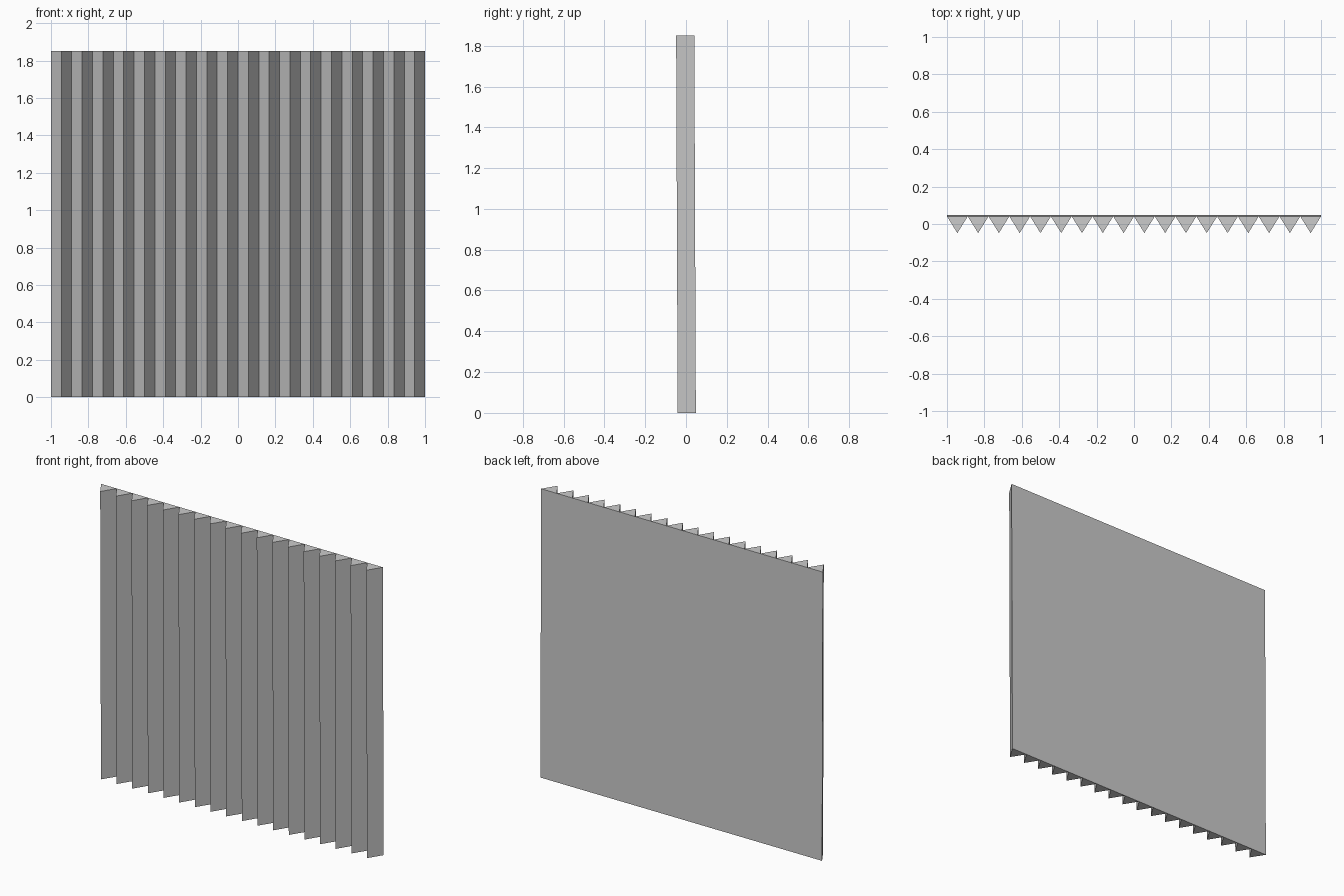
import bpy, bmesh

if "Cube" in bpy.data.objects:
    bpy.data.objects.remove(bpy.data.objects["Cube"])

COUNT = 18            # vertical ridges
WIDTH = 2.0
HEIGHT = 1.85
DEPTH = 0.089
LEAN = 0.0075         # the panel leans slightly towards the front
step = WIDTH / COUNT
back = (DEPTH + LEAN) / 2


def add_ridge(bm, x):
    """One triangular prism: flat back, pointed front, closed ends."""
    profile = [(x, back), (x + step / 2, back - DEPTH), (x + step, back)]
    base = bm.faces.new([bm.verts.new((px, py, 0)) for px, py in profile])
    ext = bmesh.ops.extrude_face_region(bm, geom=[base], use_keep_orig=True)
    top = [g for g in ext["geom"] if isinstance(g, bmesh.types.BMVert)]
    bmesh.ops.translate(bm, verts=top, vec=(0, -LEAN, HEIGHT))


# Ridged panel
bm = bmesh.new()
for i in range(COUNT):
    add_ridge(bm, -WIDTH / 2 + i * step)
bmesh.ops.recalc_face_normals(bm, faces=bm.faces[:])
mesh = bpy.data.meshes.new("ridged_panel")
bm.to_mesh(mesh)
bm.free()
panel = bpy.data.objects.new("ridged_panel", mesh)
bpy.context.collection.objects.link(panel)
